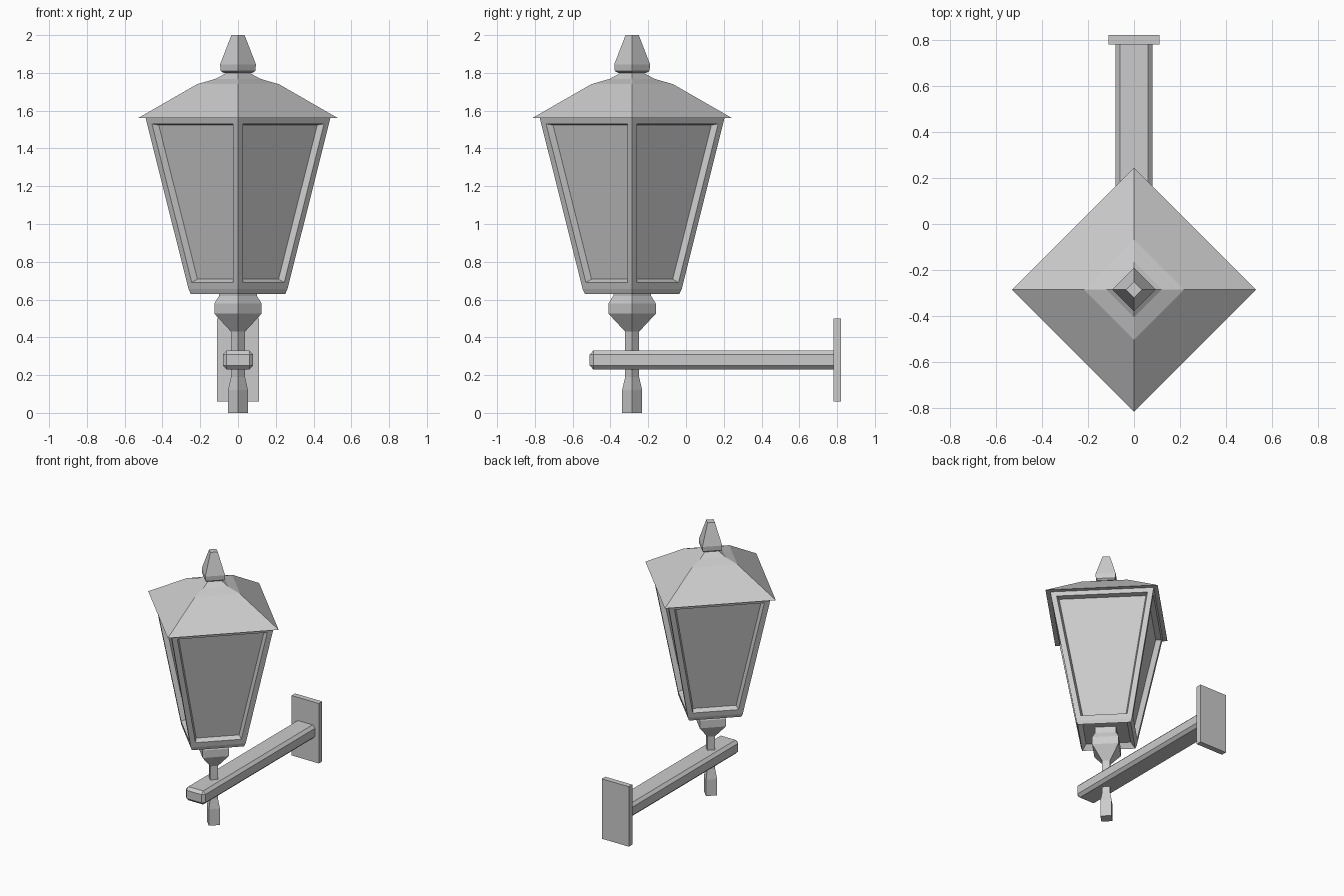
import bpy, bmesh
from math import cos, sin, pi

if "Cube" in bpy.data.objects:
    bpy.data.objects.remove(bpy.data.objects["Cube"])

AXIS_Y = -0.285  # lantern axis


def finish(bm, name):
    bmesh.ops.recalc_face_normals(bm, faces=bm.faces)
    mesh = bpy.data.meshes.new(name)
    bm.to_mesh(mesh)
    bm.free()
    obj = bpy.data.objects.new(name, mesh)
    bpy.context.collection.objects.link(obj)
    return obj


def square_lathe(profile):
    """Four-sided stack of (corner radius, z) rings, corners on the x and y axes."""
    bm = bmesh.new()
    rings = [[bm.verts.new((r * cos(i * pi / 2), AXIS_Y + r * sin(i * pi / 2), z))
              for i in range(4)] for r, z in profile]
    for a, b in zip(rings, rings[1:]):
        for i in range(4):
            j = (i + 1) % 4
            bm.faces.new((a[i], a[j], b[j], b[i]))
    bm.faces.new(rings[0][::-1])
    bm.faces.new(rings[-1])
    bmesh.ops.recalc_face_normals(bm, faces=bm.faces)
    return bm


def box(name, lo, hi, bevel=0):
    bm = bmesh.new()
    bmesh.ops.create_cube(bm, size=1)
    for v in bm.verts:
        v.co = [lo[k] + (v.co[k] + 0.5) * (hi[k] - lo[k]) for k in range(3)]
    if bevel:
        bmesh.ops.bevel(bm, geom=bm.edges[:], offset=bevel, segments=1, affect='EDGES')
    return finish(bm, name)


# Wall plate and chamfered arm
box("wall_plate", (-0.11, 0.78, 0.06), (0.11, 0.82, 0.50))
box("arm", (-0.08, -0.51, 0.23), (0.08, 0.80, 0.33), 0.02)

# Stem with foot and flared capital
finish(square_lathe([(0.053, 0), (0.053, 0.12), (0.037, 0.19), (0.037, 0.43), (0.125, 0.525),
                     (0.125, 0.58), (0.10, 0.62), (0.10, 0.68)]), "stem")

# Lantern body: recessed panes in a tapered frame, hollowed underside
bm = square_lathe([(0.25, 0.63), (0.262, 0.655), (0.49, 1.565)])
bm.normal_update()
panes = [f for f in bm.faces if f.calc_center_median().z > 1 and abs(f.normal.z) < 0.5]
floor = [f for f in bm.faces if f.normal.z < -0.9]
for f in panes:
    bmesh.ops.inset_region(bm, faces=[f], thickness=0.036, use_even_offset=True)
    bmesh.ops.inset_region(bm, faces=[f], thickness=0.012, depth=-0.035, use_even_offset=True)
bmesh.ops.inset_region(bm, faces=floor, thickness=0.04)
bmesh.ops.translate(bm, verts=floor[0].verts[:], vec=(0, 0, 0.035))
finish(bm, "lantern_body")

# Flared roof
finish(square_lathe([(0.53, 1.56), (0.217, 1.74), (0.12, 1.768), (0.06, 1.80), (0.06, 1.815)]), "roof")

# Finial
finish(square_lathe([(0.075, 1.80), (0.092, 1.81), (0.095, 1.845), (0.035, 2.0)]), "finial")
